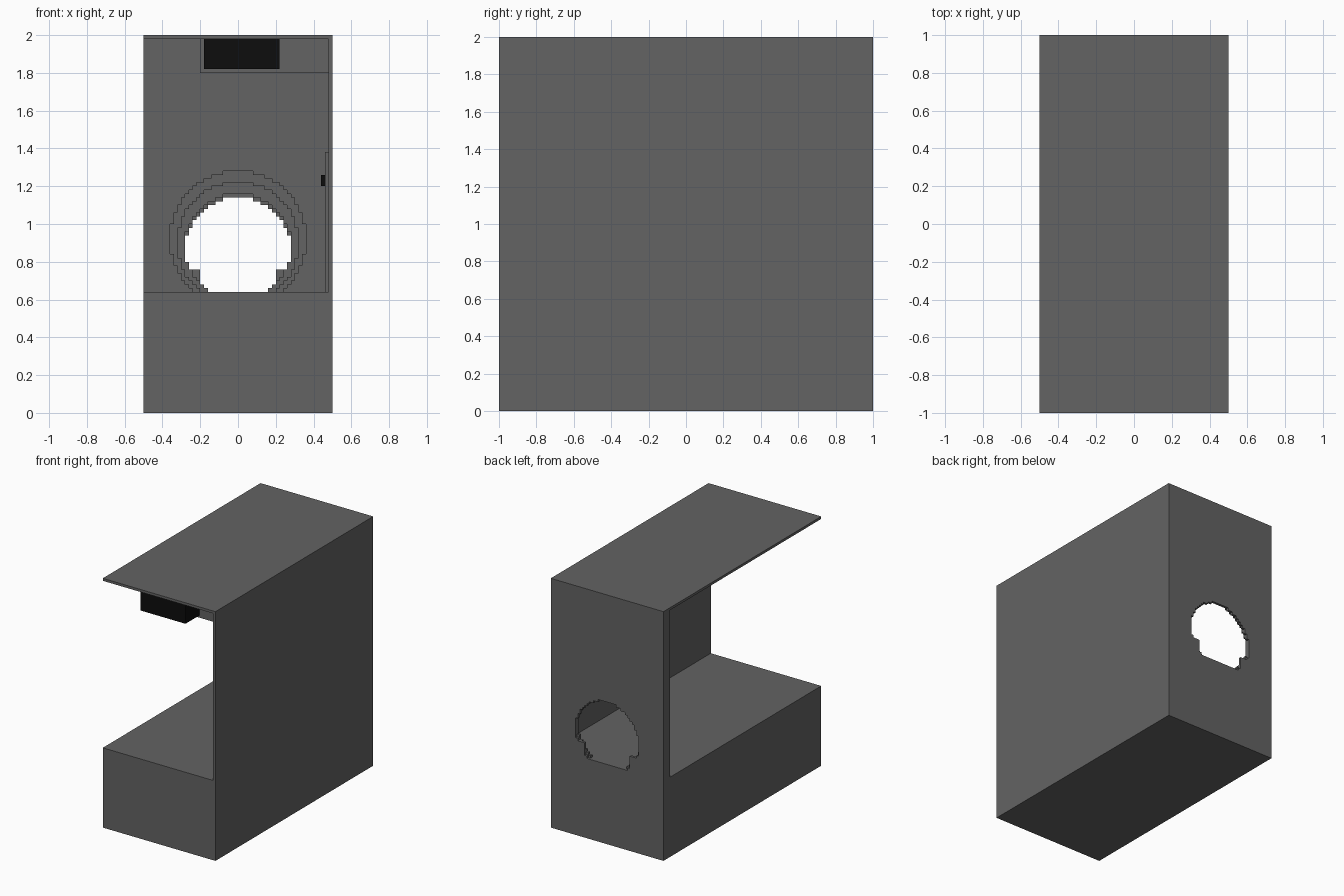
import bpy, bmesh, math
from mathutils import Vector

cube = bpy.data.objects.get("Cube")
if cube:
    bpy.data.objects.remove(cube, do_unlink=True)


def material(name, rgb):
    m = bpy.data.materials.new(name)
    m.use_nodes = True
    m.diffuse_color = (*rgb, 1)
    m.node_tree.nodes["Principled BSDF"].inputs["Base Color"].default_value = (*rgb, 1)
    return m


GREY = material("dark_grey", (0.125, 0.125, 0.125))
BLACK = material("black", (0.004, 0.004, 0.004))
STEP = 0.02      # size of the blocky steps
FLOOR = 0.64     # top of the base


def add_object(name, bm, mat):
    bmesh.ops.recalc_face_normals(bm, faces=bm.faces)
    mesh = bpy.data.meshes.new(name)
    bm.to_mesh(mesh)
    bm.free()
    mesh.materials.append(mat)
    bpy.context.collection.objects.link(bpy.data.objects.new(name, mesh))


def box(name, x, y, z, mat=GREY):
    bm = bmesh.new()
    bmesh.ops.create_cube(bm, size=1)
    lo, hi = (Vector(v) for v in zip(x, y, z))
    for v in bm.verts:
        v.co = (lo + hi) / 2 + v.co * (hi - lo)
    add_object(name, bm, mat)


def wall_layer(name, y0, y1, radius, centre, notched=False):
    """Wall slab with a stepped round opening that rests on the base."""
    side, last = [], None
    for i in range(round((centre + radius - FLOOR) / STEP)):
        z = FLOOR + i * STEP
        dz = z + STEP / 2 - centre
        w = round(math.sqrt(max(radius ** 2 - dz ** 2, 0)) / STEP) * STEP
        if notched and z < 0.759:
            w = min(w, 0.2)
        if w != last:
            if last is not None:
                side.append((last, z))
            side.append((w, z))
            last = w
    side.append((last, centre + radius))
    # right side upwards, mirrored side downwards, then round the outside
    outline = side + [(-x, z) for x, z in reversed(side)]
    outline += [(-0.5, FLOOR), (-0.5, 1.98), (0.48, 1.98), (0.48, FLOOR)]
    bm = bmesh.new()
    face = bm.faces.new([bm.verts.new((x, y0, z)) for x, z in outline])
    out = bmesh.ops.extrude_face_region(bm, geom=[face])
    verts = [g for g in out["geom"] if isinstance(g, bmesh.types.BMVert)]
    bmesh.ops.translate(bm, verts=verts, vec=(0, y1 - y0, 0))
    bmesh.ops.triangulate(bm, faces=[f for f in bm.faces if len(f.verts) > 4])
    add_object(name, bm, GREY)


# Shell: thick base, thin side panel and roof
box("base", (-0.5, 0.5), (-1, 1), (0, FLOOR))
box("side_panel", (0.48, 0.5), (-1, 1), (FLOOR, 2))
box("roof", (-0.5, 0.48), (-1, 1), (1.98, 2))

# Back wall, its opening narrowing in steps towards the rear
layers = [(0.36, 0.92), (0.32, 0.90), (0.28, 0.88), (0.28, 0.86)]
for i, (radius, centre) in enumerate(layers):
    y = 0.92 + i * STEP
    wall_layer(f"back_wall_layer_{i + 1}", y, y + STEP, radius, centre, i == 3)

# Overhead beam with the black unit in front of it
box("overhead_beam", (-0.2, 0.48), (-0.8, -0.6), (1.8, 1.98))
box("overhead_unit", (-0.18, 0.22), (-0.98, -0.8), (1.82, 1.98), BLACK)

# Plate on the inside of the side panel, with a small black knob
box("side_plate", (0.46, 0.48), (-0.35, 0.15), (FLOOR, 1.38))
box("side_knob", (0.44, 0.46), (-0.30, -0.26), (1.2, 1.26), BLACK)
